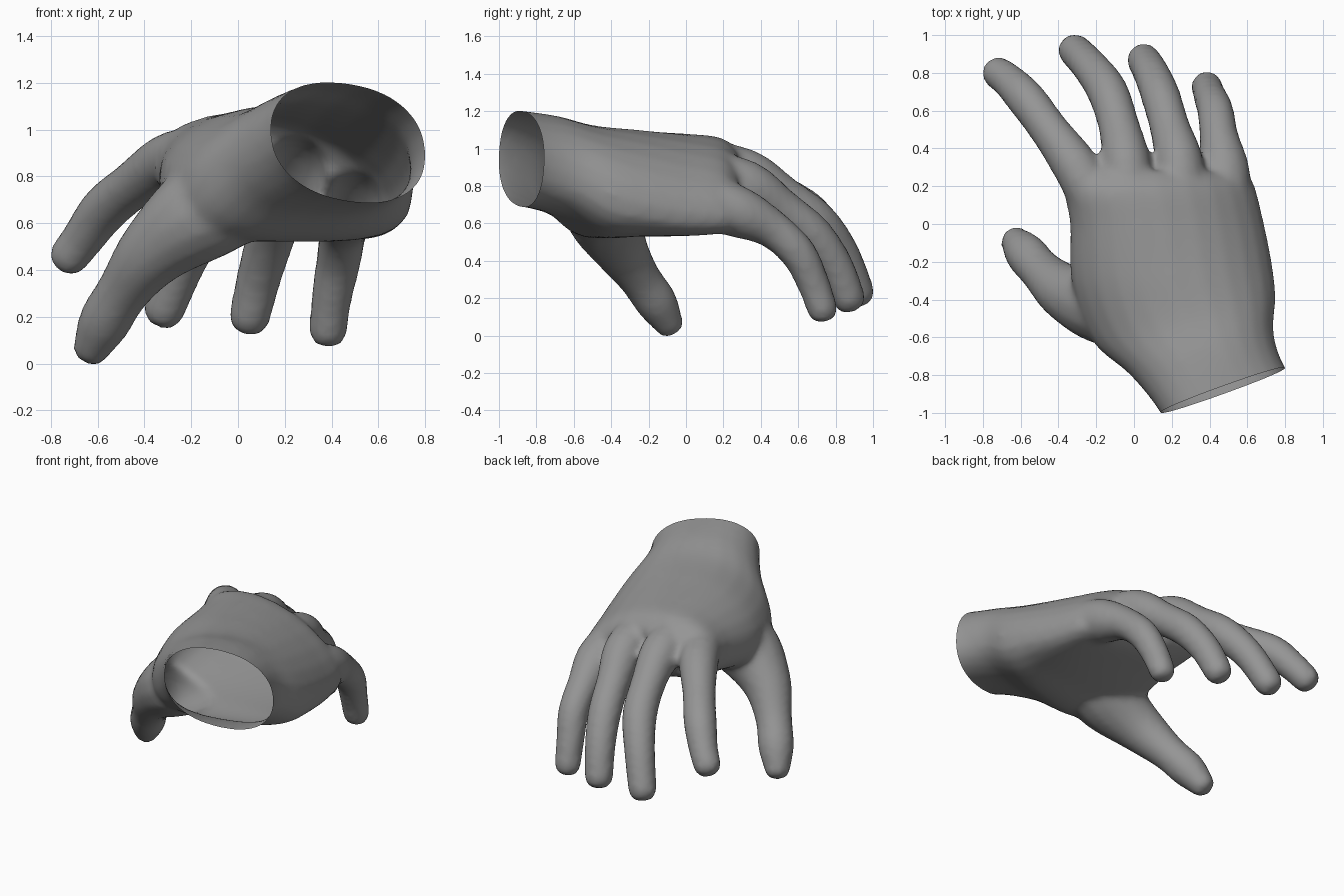
import bpy, bmesh, math
from mathutils import Vector as V

if "Cube" in bpy.data.objects:
    bpy.data.objects.remove(bpy.data.objects["Cube"])

skin = bpy.data.materials.new("grey_skin")
skin.diffuse_color = (0.3, 0.3, 0.3, 1)
skin.use_nodes = True
skin.node_tree.nodes["Principled BSDF"].inputs["Base Color"].default_value = skin.diffuse_color
bm = bmesh.new()


def loft(rings):
    """Closed skin over a list of point rings."""
    rows = [[bm.verts.new(p) for p in ring] for ring in rings]
    n = len(rows[0])
    faces = [bm.faces.new((a[i], a[(i + 1) % n], b[(i + 1) % n], b[i]))
             for a, b in zip(rows, rows[1:]) for i in range(n)]
    faces += [bm.faces.new(rows[0]), bm.faces.new(rows[-1])]
    bmesh.ops.recalc_face_normals(bm, faces=faces)


def spline(keys, steps=5):
    """Catmull-Rom resampling of number tuples of any length."""
    k = [keys[0]] + list(keys) + [keys[-1]]
    out = []
    for a, b, c, d in zip(k, k[1:], k[2:], k[3:]):
        for s in range(steps):
            t = s / steps
            out.append([0.5 * (2*q + (r - p)*t + (2*p - 5*q + 4*r - s4)*t*t
                        + (3*q - p - 3*r + s4)*t**3)
                        for p, q, r, s4 in zip(a, b, c, d)])
    return out + [list(keys[-1])]


def palm_ring(s, n=24):
    """Arched oval between a thumb-side and an outer-side point."""
    left, right, half, arch = V(s[:3]), V(s[3:6]), s[6], s[7]
    ring = []
    for i in range(n):
        a = math.tau * i / n
        u = math.copysign(abs(math.cos(a)) ** 0.88, math.cos(a))
        v = math.copysign(abs(math.sin(a)) ** 0.88, math.sin(a))
        p = left.lerp(right, (u + 1) / 2)
        p.z += half * v + arch * (1 - u * u)
        ring.append(p)
    return ring


def finger(keys, n=14):
    """Round tube through (x, y, z, radius) keys with a blunt rounded tip."""
    pts = spline(keys)
    rings = []
    end = V(pts[-1][:3])
    tip_dir = (end - V(pts[-3][:3])).normalized()
    r = pts[-1][3]
    for f, w in ((0.35, 0.92), (0.65, 0.72), (0.8, 0.45)):
        pts.append([*(end + tip_dir * r * f), r * w])
    for i, p in enumerate(pts):
        d = V(pts[min(i + 1, len(pts) - 1)][:3]) - V(pts[max(i - 1, 0)][:3])
        side = d.cross(V((0, 0, 1))).normalized()
        up = side.cross(d).normalized()
        rings.append([V(p[:3]) + p[3] * (side * math.cos(math.tau * j / n)
                      + up * math.sin(math.tau * j / n)) for j in range(n)])
    loft(rings)


# palm and wrist (the first section lies beyond the wrist cut)
loft([palm_ring(s) for s in spline([
    (0.20, -1.16, 1.00, 0.92, -0.90, 0.91, 0.255, 0.0),
    (0.14, -1.00, 0.99, 0.80, -0.76, 0.90, 0.255, 0.0),
    (-0.02, -0.80, 0.88, 0.74, -0.58, 0.85, 0.27, 0.04),
    (-0.22, -0.62, 0.74, 0.75, -0.38, 0.75, 0.30, 0.08),
    (-0.33, -0.32, 0.76, 0.73, -0.20, 0.70, 0.28, 0.09),
    (-0.34, 0.00, 0.82, 0.69, 0.00, 0.66, 0.25, 0.08),
    (-0.37, 0.18, 0.85, 0.64, 0.20, 0.64, 0.215, 0.08),
    (-0.33, 0.29, 0.83, 0.59, 0.27, 0.62, 0.15, 0.09)])])

# index, middle, ring and little finger, then thumb
for keys in (
    [(-0.18, 0.06, 0.88, 0.13), (-0.30, 0.29, 0.86, 0.125), (-0.45, 0.50, 0.76, 0.105),
     (-0.57, 0.66, 0.66, 0.105), (-0.66, 0.755, 0.54, 0.093), (-0.72, 0.80, 0.46, 0.088)],
    [(-0.02, 0.06, 0.92, 0.13), (-0.04, 0.32, 0.87, 0.13), (-0.08, 0.52, 0.745, 0.11),
     (-0.14, 0.70, 0.61, 0.11), (-0.23, 0.83, 0.44, 0.098), (-0.315, 0.92, 0.23, 0.09)],
    [(0.25, 0.06, 0.87, 0.13), (0.24, 0.32, 0.81, 0.13), (0.19, 0.51, 0.68, 0.108),
     (0.14, 0.68, 0.54, 0.105), (0.09, 0.80, 0.37, 0.097), (0.05, 0.87, 0.20, 0.09)],
    [(0.47, 0.06, 0.73, 0.15), (0.475, 0.28, 0.66, 0.14), (0.45, 0.46, 0.57, 0.105),
     (0.43, 0.60, 0.44, 0.098), (0.40, 0.68, 0.28, 0.088), (0.385, 0.73, 0.14, 0.083)],
    [(0.05, -0.43, 0.74, 0.20), (-0.16, -0.43, 0.64, 0.21), (-0.36, -0.36, 0.48, 0.155),
     (-0.49, -0.25, 0.31, 0.115), (-0.57, -0.16, 0.18, 0.113), (-0.625, -0.095, 0.07, 0.083)]):
    finger(keys)

me = bpy.data.meshes.new("hand")
bm.to_mesh(me)
bm.free()
hand = bpy.data.objects.new("hand", me)
bpy.context.collection.objects.link(hand)
me.materials.append(skin)

# fuse the parts into one soft skin
fuse = hand.modifiers.new("fuse", 'REMESH')
fuse.mode = 'VOXEL'
fuse.voxel_size = 0.022
soften = hand.modifiers.new("soften", 'SMOOTH')
soften.factor, soften.iterations = 0.5, 8
bpy.context.view_layer.objects.active = hand
hand.select_set(True)
for name in ("fuse", "soften"):
    bpy.ops.object.modifier_apply(modifier=name)

# open wrist: slice the end off along a slanted plane
bm = bmesh.new()
bm.from_mesh(me)
bmesh.ops.bisect_plane(bm, geom=bm.verts[:] + bm.edges[:] + bm.faces[:],
                       plane_co=(0.47, -0.88, 0.94), plane_no=(0.35, -0.94, 0.08),
                       clear_outer=True)
bm.to_mesh(me)
bm.free()
bpy.ops.object.shade_smooth_by_angle(angle=math.radians(60))
